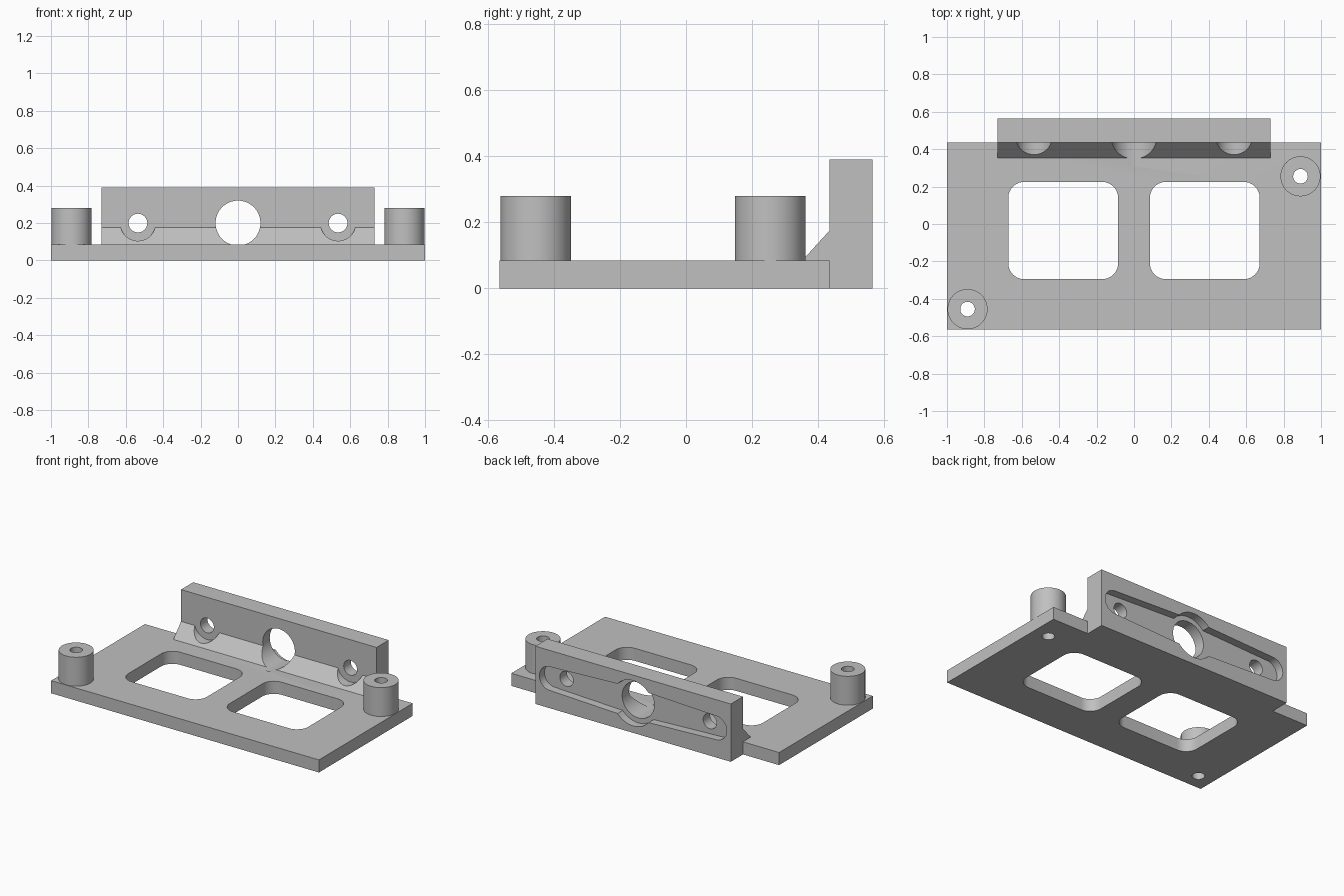
import bpy, bmesh, math

if "Cube" in bpy.data.objects:
    bpy.data.objects.remove(bpy.data.objects["Cube"])

grey = bpy.data.materials.new("light grey")
grey.diffuse_color = (0.53, 0.53, 0.53, 1)
grey.use_nodes = True
grey.node_tree.nodes["Principled BSDF"].inputs["Base Color"].default_value = grey.diffuse_color

# plane axes -> 3D point, for an outline (a, b) extruded to height h
PLACE = {
    "x": lambda a, b, h: (h, a, b),
    "y": lambda a, b, h: (a, h, b),
    "z": lambda a, b, h: (a, b, h),
}


def arc(cx, cy, r, start=0, end=360, n=12):
    """Points on an arc, angles in degrees."""
    return [(cx + r * math.cos(math.radians(start + (end - start) * i / n)),
             cy + r * math.sin(math.radians(start + (end - start) * i / n)))
            for i in range(n + 1)]


def circle(cx, cy, r, n=64):
    return arc(cx, cy, r, n=n)[:-1]


def prism(name, outline, lo, hi, axis):
    """Extrude a 2D outline along one axis."""
    bm = bmesh.new()
    place = PLACE[axis]
    face = bm.faces.new([bm.verts.new(place(a, b, lo)) for a, b in outline])
    ext = bmesh.ops.extrude_face_region(bm, geom=[face], use_keep_orig=True)
    move = place(0, 0, hi - lo)
    verts = [g for g in ext["geom"] if isinstance(g, bmesh.types.BMVert)]
    bmesh.ops.translate(bm, vec=move, verts=verts)
    bmesh.ops.recalc_face_normals(bm, faces=bm.faces)
    mesh = bpy.data.meshes.new(name)
    bm.to_mesh(mesh)
    bm.free()
    obj = bpy.data.objects.new(name, mesh)
    bpy.context.collection.objects.link(obj)
    return obj


def activate(obj):
    bpy.ops.object.select_all(action="DESELECT")
    obj.select_set(True)
    bpy.context.view_layer.objects.active = obj


def cut(obj, outline, lo, hi, axis):
    """Subtract an extruded outline from an object."""
    cutter = prism("cutter", outline, lo, hi, axis)
    cutter.hide_render = True
    mod = obj.modifiers.new("cut", "BOOLEAN")
    mod.operation = "DIFFERENCE"
    mod.solver = "EXACT"
    mod.object = cutter
    activate(obj)
    bpy.ops.object.modifier_apply(modifier=mod.name)
    bpy.data.objects.remove(cutter, do_unlink=True)


def finish(obj):
    obj.data.materials.clear()
    obj.data.materials.append(grey)
    for p in obj.data.polygons:
        p.material_index = 0
    activate(obj)
    bpy.ops.object.shade_smooth_by_angle(angle=math.radians(30))


T = 0.085          # plate thickness
Y0, Y1 = -0.565, 0.435
AXIS_Z = 0.2       # height of the wall holes
POSTS = {"rear_post": (0.89, 0.255), "front_post": (-0.89, -0.455)}

# base plate with two rounded windows
plate = prism("base_plate", [(-1, Y0), (1, Y0), (1, Y1), (-1, Y1)], 0, T, "z")
x0, x1, y0, y1, r = 0.085, 0.672, -0.295, 0.225, 0.085
window = (arc(x1 - r, y1 - r, r, 0, 90) + arc(x0 + r, y1 - r, r, 90, 180)
          + arc(x0 + r, y0 + r, r, 180, 270) + arc(x1 - r, y0 + r, r, 270, 360))
for s in (1, -1):
    cut(plate, [(s * x, y) for x, y in window], -0.1, 0.2, "z")

# posts, bored through the plate
posts = []
for name, (px, py) in POSTS.items():
    post = prism(name, circle(px, py, 0.107), T, 0.28, "z")
    bore = circle(px, py, 0.039, 48)
    cut(post, bore, -0.1, 0.4, "z")
    cut(plate, bore, -0.1, 0.4, "z")
    posts.append(post)

# upright wall with sloped foot
wall = prism("mounting_wall",
             [(Y1, 0), (0.565, 0), (0.565, 0.39), (Y1, 0.39),
              (Y1, 0.175), (0.353, T), (Y1, T)], -0.73, 0.73, "x")

# tapered recess and round hub recess in the back of the wall
FLOOR = 0.51
slot = (arc(0.62, AXIS_Z, 0.08, -83, 83, 20) + [(0, AXIS_Z + 0.105)]
        + arc(-0.62, AXIS_Z, 0.08, 97, 263, 20) + [(0, AXIS_Z - 0.105)])
cut(wall, slot, FLOOR, 0.7, "y")
cut(wall, circle(0, AXIS_Z, 0.153), FLOOR, 0.7, "y")

# centre bore grazes the plate; side holes are relieved through the foot
centre = circle(0, AXIS_Z, 0.12)
cut(wall, centre, 0.31, 0.7, "y")
cut(plate, centre, 0.31, 0.5, "y")
for s in (1, -1):
    cut(wall, circle(s * 0.535, AXIS_Z, 0.05, 48), 0.2, 0.7, "y")
    cut(wall, circle(s * 0.535, AXIS_Z, 0.095), 0.2, Y1, "y")

for part in [plate, wall] + posts:
    finish(part)
